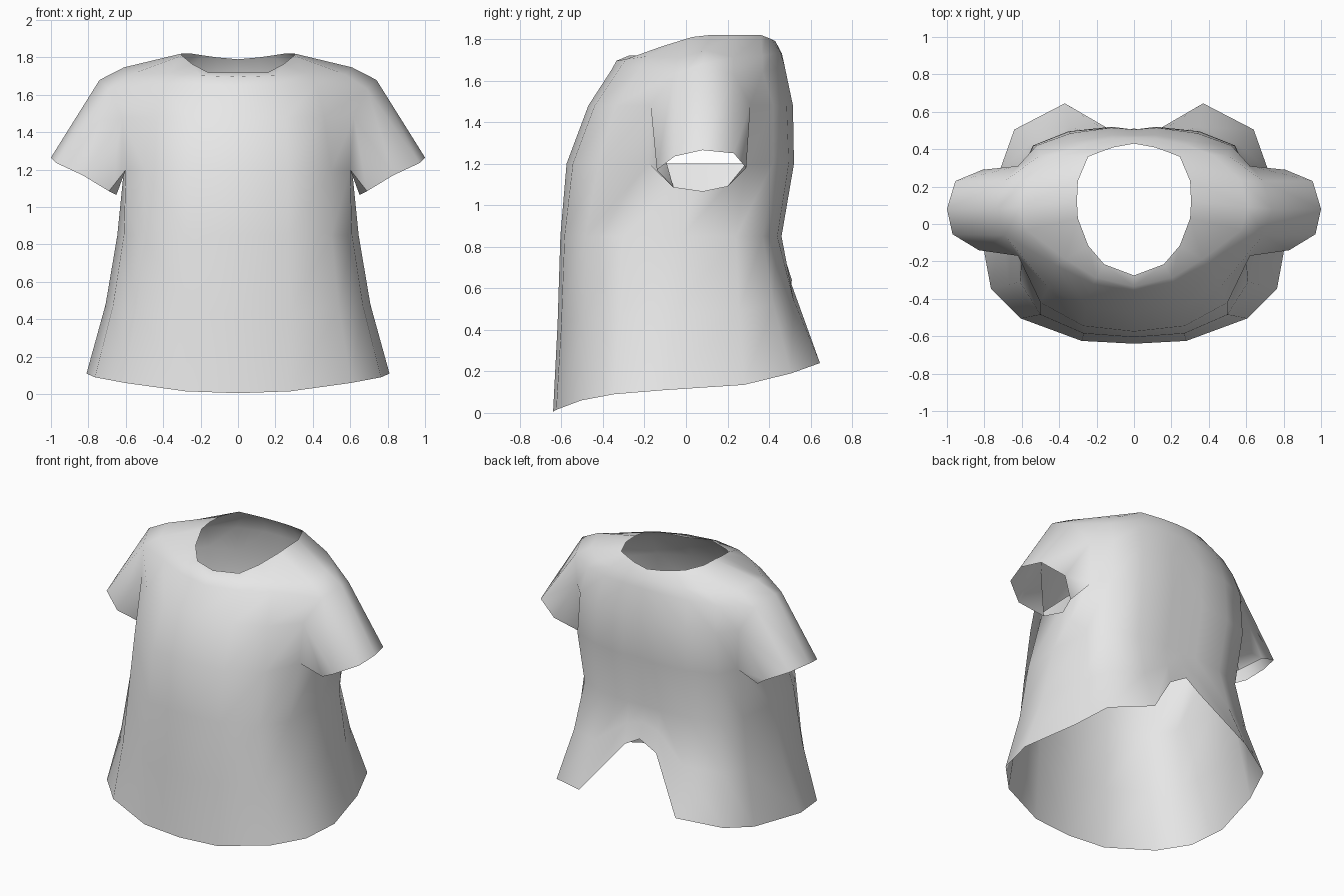
import bpy, bmesh
from mathutils import Vector

if "Cube" in bpy.data.objects:
    bpy.data.objects.remove(bpy.data.objects["Cube"])

# Half loops of the shirt, from the front centre round the side to the back centre
hem = [(0, -.64, .005), (.28, -.625, .015), (.605, -.505, .06), (.765, -.345, .09),
       (.81, -.1, .11), (.72, .28, .135), (.64, .505, .19), (.37, .645, .24),
       (.12, .5, .57), (0, .51, .64)]
waist = [(0, -.605), (.27, -.585), (.5, -.485), (.61, -.31), (.645, -.02),
         (.61, .24), (.52, .37), (.33, .44), (.12, .46), (0, .455)]
armpit = [(0, -.575), (.27, -.545), (.5, -.42), (.6, -.18), (.61, .08),
          (.6, .29), (.54, .42), (.35, .495), (.12, .52), (0, .505)]
chest = [(0, -.47), (.26, -.44), (.46, -.34), (.62, -.17), (.66, .08),
         (.62, .31), (.52, .42), (.34, .485), (.12, .515), (0, .505)]
yoke = [(0, -.36, 1.65), (.22, -.32, 1.66), (.42, -.22, 1.66), (.69, -.06, 1.63),
        (.74, .08, 1.68), (.69, .23, 1.63), (.5, .37, 1.64), (.32, .44, 1.66),
        (.12, .475, 1.67), (0, .475, 1.67)]
neck = [(0, -.275, 1.72), (.16, -.215, 1.72), (.245, -.115, 1.765), (.3, .03, 1.81),
        (.305, .12, 1.82), (.3, .23, 1.82), (.245, .36, 1.82), (.18, .385, 1.81),
        (.11, .41, 1.8), (0, .43, 1.79)]
cuff = [(.69, -.06, 1.085), (.65, .08, 1.065), (.69, .2, 1.09), (.81, .29, 1.18),
        (.955, .23, 1.25), (1, .08, 1.265), (.97, -.055, 1.235), (.83, -.14, 1.17)]


def level(loop, z):
    return [(x, y, z) for x, y in loop]


def between(a, b, t, tz, lift=0):
    """Loop part way from a to b, with its own blend for height."""
    out = []
    for p, q in zip(a, b):
        v = Vector(p).lerp(Vector(q), t)
        v.z = p[2] + (q[2] - p[2]) * tz + lift
        out.append(v)
    return out


waist, armpit, chest = level(waist, .85), level(armpit, 1.2), level(chest, 1.48)
loops = [hem, between(hem, waist, .62, .5), waist, armpit, chest, yoke,
         between(yoke, neck, .3, .3, .025), neck]
ARMPIT, CHEST, YOKE = 3, 4, 5

# Body, leaving the armhole open
bm = bmesh.new()
grid = [[bm.verts.new(p) for p in loop] for loop in loops]
for r in range(len(grid) - 1):
    for c in range(len(hem) - 1):
        if r in (ARMPIT, CHEST) and c in (3, 4):
            continue
        bm.faces.new((grid[r][c], grid[r][c + 1], grid[r + 1][c + 1], grid[r + 1][c]))

# Sleeve, from the armhole to the cuff
hole = [grid[r][c] for r, c in ((ARMPIT, 3), (ARMPIT, 4), (ARMPIT, 5), (CHEST, 5),
                                (YOKE, 5), (YOKE, 4), (YOKE, 3), (CHEST, 3))]
end = [bm.verts.new(p) for p in cuff]
for i in range(8):
    j = (i + 1) % 8
    bm.faces.new((hole[i], hole[j], end[j], end[i]))
bmesh.ops.delete(bm, geom=[v for v in bm.verts if not v.link_faces], context='VERTS')
bmesh.ops.recalc_face_normals(bm, faces=bm.faces)
# Keep the outside facing outwards
bm.faces.ensure_lookup_table()
if bm.faces[0].normal.y > 0:
    bmesh.ops.reverse_faces(bm, faces=bm.faces)

mesh = bpy.data.meshes.new("shirt")
bm.to_mesh(mesh)
bm.free()
shirt = bpy.data.objects.new("shirt", mesh)
bpy.context.collection.objects.link(shirt)

cloth = bpy.data.materials.new("light_grey_cloth")
cloth.diffuse_color = (.8, .8, .8, 1)
cloth.use_nodes = True
cloth.node_tree.nodes["Principled BSDF"].inputs["Base Color"].default_value = cloth.diffuse_color
mesh.materials.append(cloth)

# Other half and soft shading
bpy.context.view_layer.objects.active = shirt
shirt.select_set(True)
mirror = shirt.modifiers.new("mirror", 'MIRROR')
mirror.use_clip = True
bpy.ops.object.modifier_apply(modifier=mirror.name)
bpy.ops.object.shade_smooth_by_angle(angle=1.2)
